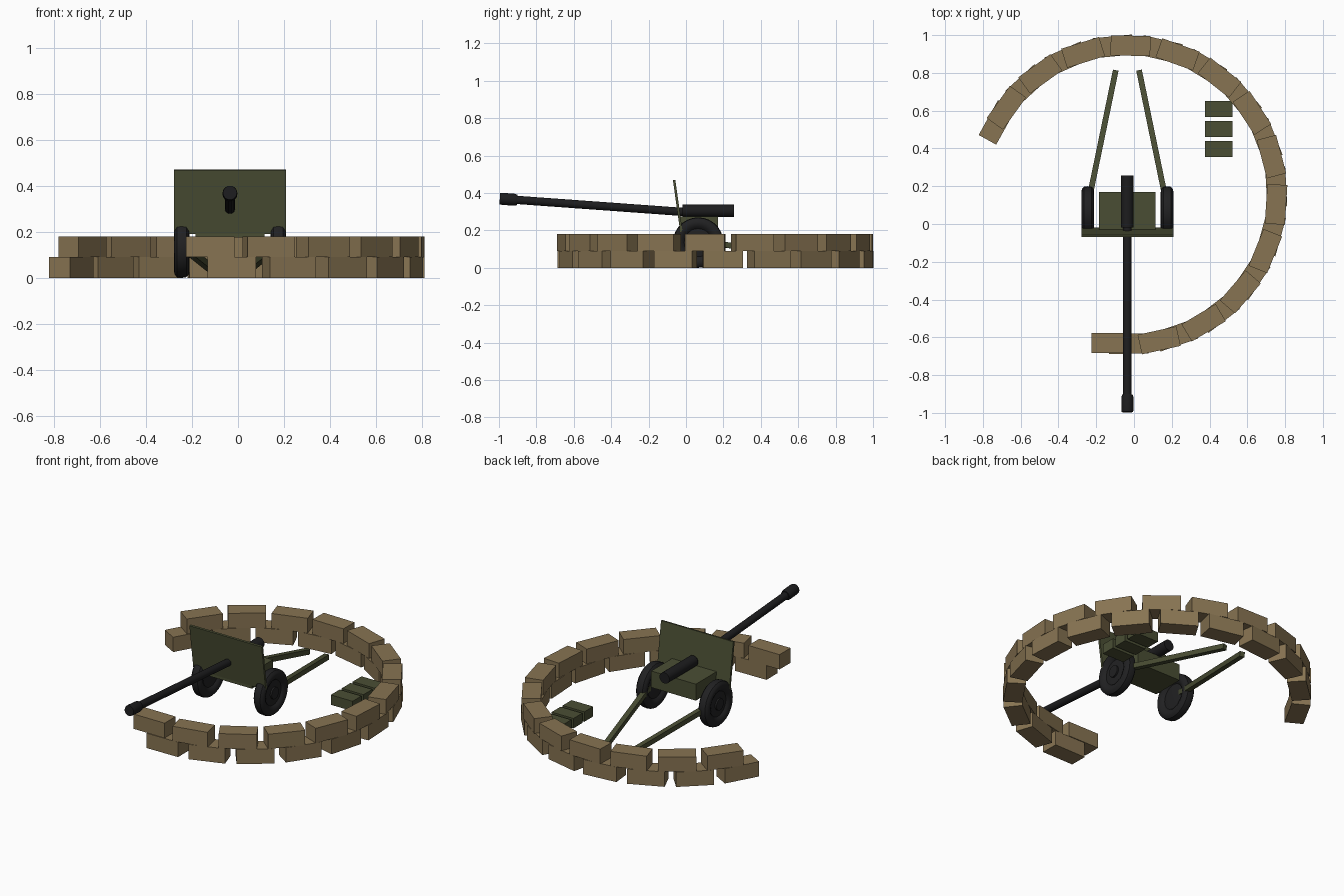
import bpy, bmesh, math
from mathutils import Vector, Matrix

if "Cube" in bpy.data.objects:
    bpy.data.objects.remove(bpy.data.objects["Cube"])


def material(name, rgb):
    m = bpy.data.materials.new(name)
    m.diffuse_color = (*rgb, 1)
    m.use_nodes = True
    m.node_tree.nodes["Principled BSDF"].inputs["Base Color"].default_value = m.diffuse_color
    return m


SAND = material("sandbag brown", (0.245, 0.175, 0.085))
GREEN = material("army green", (0.068, 0.076, 0.034))
STEEL = material("gun steel", (0.012, 0.012, 0.013))
RUBBER = material("tyre rubber", (0.015, 0.015, 0.016))
GX = -0.035  # gun and ring centre line


def finish(bm, name, mat, smooth=False):
    bmesh.ops.recalc_face_normals(bm, faces=bm.faces)
    me = bpy.data.meshes.new(name)
    bm.to_mesh(me)
    bm.free()
    me.materials.append(mat)
    ob = bpy.data.objects.new(name, me)
    bpy.context.collection.objects.link(ob)
    if smooth:
        bpy.ops.object.select_all(action='DESELECT')
        ob.select_set(True)
        bpy.context.view_layer.objects.active = ob
        bpy.ops.object.shade_smooth_by_angle(angle=math.radians(35))
    return ob


def box(name, size, loc, mat, rot=Matrix.Identity(4)):
    bm = bmesh.new()
    bmesh.ops.create_cube(bm, size=1, matrix=Matrix.Translation(loc) @ rot @ Matrix.Diagonal((*size, 1)))
    return finish(bm, name, mat)


def lathe(name, profile, a, direction, mat, steps=24):
    """Spin (distance, radius) points around an axis starting at a."""
    bm = bmesh.new()
    vs = [bm.verts.new((r, 0, d)) for d, r in profile]
    es = [bm.edges.new(p) for p in zip(vs, vs[1:])]
    bmesh.ops.spin(bm, geom=vs + es, cent=(0, 0, 0), axis=(0, 0, 1), angle=math.tau, steps=steps)
    bmesh.ops.remove_doubles(bm, verts=bm.verts, dist=1e-5)
    q = Vector(direction).to_track_quat('Z', 'Y').to_matrix().to_4x4()
    bmesh.ops.transform(bm, matrix=Matrix.Translation(a) @ q, verts=bm.verts)
    return finish(bm, name, mat, True)


def beam(name, a, b, w, h, mat):
    a, b = Vector(a), Vector(b)
    q = (b - a).to_track_quat('Y', 'Z').to_matrix().to_4x4()
    return box(name, (w, (b - a).length, h), (a + b) / 2, mat, q)


# sandbag ring: two staggered courses, open at front left
for course, (start, z) in enumerate(((151, 0.045), (144.3, 0.135))):
    for k in range(14):
        deg = start - 18.5 * k
        t = math.radians(deg)
        turn = Matrix.Rotation(math.radians(max(deg, -90) - 90), 4, 'Z')
        loc = (GX + 0.789 * math.cos(t), 0.155 + 0.789 * math.sin(t), z)
        box(f"sandbag_{course}_{k}", (0.21, 0.106, 0.09), loc, SAND, turn)

# ammunition boxes
for k in range(3):
    box(f"ammo_box_{k}", (0.146, 0.085, 0.06), (0.448, 0.398 + 0.105 * k, 0.03), GREEN)

# carriage and tilted shield
box("carriage", (0.30, 0.20, 0.10), (GX, 0.07, 0.225), GREEN)
box("shield", (0.486, 0.013, 0.28), (GX, -0.044, 0.331), GREEN, Matrix.Rotation(math.radians(8), 4, 'X'))

# wheels and trail legs on both sides
tyre = [(-0.02, 0), (-0.02, 0.04), (-0.016, 0.075), (-0.026, 0.085), (-0.034, 0.102), (-0.031, 0.120),
        (-0.02, 0.132), (0, 0.135)]
tyre += [(-d, r) for d, r in reversed(tyre[:-1])]
for side, s in (("left", -1), ("right", 1)):
    lathe(f"wheel_{side}", tyre, (GX + s * 0.21, 0.065, 0.135), (s, 0, 0), RUBBER, 28)
    lathe(f"hub_{side}", [(0, 0), (0, 0.035), (0.03, 0.035), (0.03, 0)],
          (GX + s * 0.21, 0.065, 0.135), (s, 0, 0), RUBBER, 16)
    beam(f"trail_{side}", (GX + s * 0.207, 0.11, 0.14), (GX + s * 0.062, 0.812, 0.025), 0.03, 0.03, GREEN)

# gun: breech, rising barrel, muzzle brake
lathe("breech", [(0, 0), (0, 0.033), (0.275, 0.033), (0.275, 0)], (GX, -0.018, 0.305), (0, 1, 0), STEEL)
base, aim = Vector((GX, 0.0, 0.298)), Vector((0, -0.997, 0.072))
lathe("barrel", [(0, 0), (0, 0.022), (0.95, 0.022), (0.95, 0)], base, aim, STEEL)
lathe("muzzle_brake", [(0.905, 0), (0.905, 0.028), (0.92, 0.032), (0.985, 0.032), (0.998, 0.03), (0.998, 0)],
      base, aim, STEEL)
